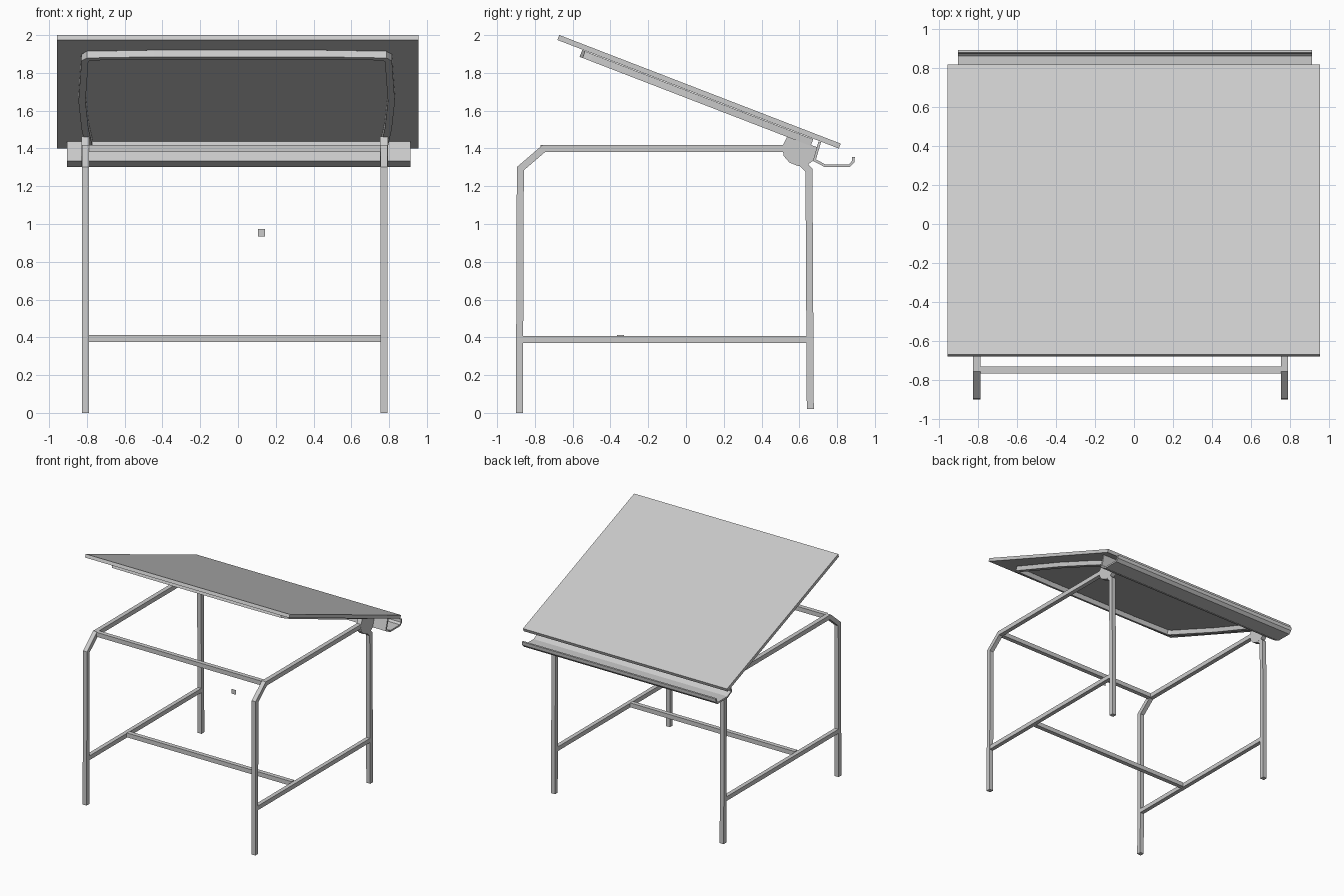
import bpy, bmesh, math
from mathutils import Vector, Matrix

if "Cube" in bpy.data.objects:
    bpy.data.objects.remove(bpy.data.objects["Cube"])

XL, XR = -0.808, 0.774      # side frame positions
XM = (XL + XR) / 2
T = 0.037                   # square tube size
TILT = Matrix.Translation((0, 0.069, 1.70)) @ Matrix.Rotation(-math.radians(21.1), 4, 'X')


def finish(name, bm, matrix=None):
    bmesh.ops.recalc_face_normals(bm, faces=bm.faces)
    me = bpy.data.meshes.new(name)
    bm.to_mesh(me)
    bm.free()
    ob = bpy.data.objects.new(name, me)
    if matrix:
        ob.matrix_world = matrix
    bpy.context.collection.objects.link(ob)
    return ob


def box(name, x, y, z, matrix=None):
    bm = bmesh.new()
    bmesh.ops.create_cube(bm, size=1)
    for v in bm.verts:
        v.co = Vector([(a + b) / 2 + c * (b - a) for (a, b), c in zip((x, y, z), v.co)])
    return finish(name, bm, matrix)


def sweep(name, path, width, axis, lo, hi, matrix=None):
    """Mitred bar along a flat path, from lo to hi along the third axis."""
    def place(p, h):
        return (h, p.x, p.y) if axis == 'X' else (p.x, p.y, h)
    pts = [Vector(p) for p in path]
    bm = bmesh.new()
    rings = []
    for i, p in enumerate(pts):
        d0 = (p - pts[i - 1]).normalized() if i else (pts[1] - p).normalized()
        d1 = (pts[i + 1] - p).normalized() if i < len(pts) - 1 else d0
        n0, n1 = Vector((-d0.y, d0.x)), Vector((-d1.y, d1.x))
        off = (n0 + n1) / (1 + n0.dot(n1)) * width / 2
        rings.append([bm.verts.new(place(q, h)) for q, h in
                      ((p + off, lo), (p - off, lo), (p - off, hi), (p + off, hi))])
    for a, b in zip(rings, rings[1:]):
        for k in range(4):
            bm.faces.new((a[k], a[(k + 1) % 4], b[(k + 1) % 4], b[k]))
    bm.faces.new(rings[0])
    bm.faces.new(rings[-1])
    return finish(name, bm, matrix)


def plate(name, outline, x0, x1):
    bm = bmesh.new()
    f = bm.faces.new([bm.verts.new((x0, y, z)) for y, z in outline])
    ext = bmesh.ops.extrude_face_region(bm, geom=[f])['geom']
    bmesh.ops.translate(bm, vec=(x1 - x0, 0, 0),
                        verts=[v for v in ext if isinstance(v, bmesh.types.BMVert)])
    bm.faces.ensure_lookup_table()
    return finish(name, bm)


# side frames: bent tube, low rail and hinge plate on each side
leg_path = [(-0.882, 0), (-0.877, 1.293), (-0.752, 1.40), (0.53, 1.40), (0.651, 1.285), (0.658, 0.02)]
hinge = [(0.535, 1.462), (0.51, 1.41), (0.517, 1.36), (0.548, 1.325), (0.595, 1.306),
         (0.64, 1.31), (0.672, 1.335), (0.70, 1.405)]
for side, x in (("left", XL), ("right", XR)):
    sweep(side + "_leg_frame", leg_path, T, 'X', x - T / 2, x + T / 2)
    box(side + "_low_rail", (x - T / 2 + .001, x + T / 2 - .001), (-0.865, 0.645), (0.37, 0.406))
    plate(side + "_hinge_plate", hinge, x - 0.021, x + 0.019)

# cross bars
box("front_cross_bar", (XL + T / 2, XR - T / 2), (-0.769, -0.732), (1.382, 1.419))
box("low_cross_bar", (XL + T / 2, XR - T / 2), (-0.364, -0.327), (0.375, 0.412))

# tilted board
box("table_top", (-0.958, 0.956), (-0.7985, 0.7985), (-0.014, 0.014), TILT)

# U-shaped support under the board
half = [(0.776, 0.653), (0.796, 0.40), (0.812, 0.0), (0.80, -0.45), (0.797, -0.59),
        (0.775, -0.622), (0.43, -0.638)]
u_path = [(XM + x + 0.017, y) for x, y in half] + [(XM - x + 0.003, y) for x, y in reversed(half)]
sweep("board_support", u_path, T, 'Z', -0.055, -0.017, TILT)

# pencil tray along the low edge
tray = [(0.708, 1.435), (0.680, 1.338), (0.735, 1.309), (0.865, 1.309), (0.884, 1.328), (0.887, 1.355)]
sweep("pencil_tray", tray, 0.014, 'X', -0.904, 0.914)

# small loose square panel facing front
bm = bmesh.new()
bm.faces.new([bm.verts.new((x, -0.234, z)) for x, z in
              ((0.105, 0.935), (0.143, 0.935), (0.143, 0.974), (0.105, 0.974))])
me = bpy.data.meshes.new("small_panel")
bm.to_mesh(me)
bm.free()
bpy.context.collection.objects.link(bpy.data.objects.new("small_panel", me))
